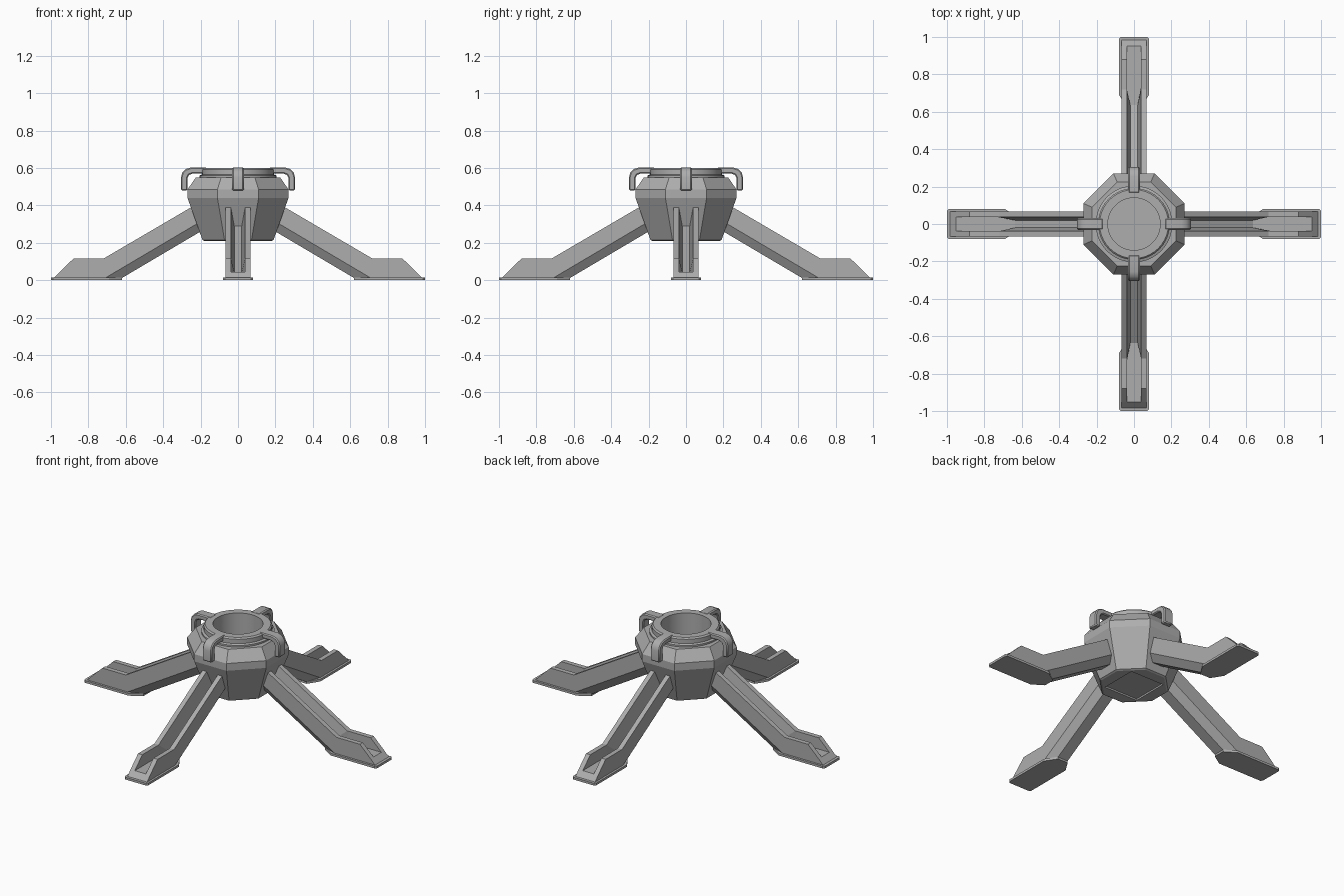
import bpy, bmesh, math
from mathutils import Matrix

cube = bpy.data.objects.get("Cube")
if cube:
    bpy.data.objects.remove(cube)

metal = bpy.data.materials.new("grey_metal")
metal.use_nodes = True
GREY = (0.42, 0.42, 0.42, 1)
metal.diffuse_color = GREY
metal.node_tree.nodes["Principled BSDF"].inputs["Base Color"].default_value = GREY


def make(name, bm, angle=0, smooth=False):
    """Clean the mesh, turn it about z and link it as an object."""
    bmesh.ops.remove_doubles(bm, verts=bm.verts, dist=1e-5)
    bmesh.ops.recalc_face_normals(bm, faces=bm.faces)
    bm.transform(Matrix.Rotation(angle, 4, "Z"))
    mesh = bpy.data.meshes.new(name)
    bm.to_mesh(mesh)
    bm.free()
    mesh.materials.append(metal)
    obj = bpy.data.objects.new(name, mesh)
    bpy.context.collection.objects.link(obj)
    if smooth:
        bpy.ops.object.select_all(action="DESELECT")
        obj.select_set(True)
        bpy.context.view_layer.objects.active = obj
        bpy.ops.object.shade_smooth_by_angle(angle=math.radians(35))
    return obj


def loft(rings):
    """Skin a list of equal closed rings and cap both ends."""
    bm = bmesh.new()
    loops = [[bm.verts.new(p) for p in ring] for ring in rings]
    n = len(loops[0])
    for a, b in zip(loops, loops[1:]):
        for i in range(n):
            j = (i + 1) % n
            bm.faces.new((a[i], a[j], b[j], b[i]))
    bm.faces.new(loops[0])
    bm.faces.new(loops[-1])
    return bm


def octagon(h, c, z):
    """Octagon of half width h whose straight sides have half length c."""
    return [(x, y, z) for x, y in ((h, -c), (h, c), (c, h), (-c, h),
                                   (-h, c), (-h, -c), (-c, -h), (c, -h))]


def circle(r, z, n=40):
    return [(r * math.cos(math.tau * i / n), r * math.sin(math.tau * i / n), z)
            for i in range(n)]


# Faceted body, with a square recess below and a socket above
make("body", loft([octagon(*s) for s in (
    (.115, .115, .22), (.115, .115, .21), (.18, .068, .21), (.19, .072, .215),
    (.27, .11, .44), (.27, .11, .485), (.225, .09, .55),
    (.17, .07, .55), (.17, .07, .34))]))

# Round collar with a deep bore
make("collar", loft([circle(*s) for s in (
    (.16, .345), (.16, .54), (.205, .54), (.205, .56), (.192, .565), (.192, .592),
    (.184, .60), (.14, .60), (.14, .35))]), smooth=True)


# Legs: stations of (r, z) for top, floor, side foot and keel, then floor half width
HALF, RAIL, KEEL = .067, .038, .035
STATIONS = (
    ((.17, .437), (.17, .318), (.17, .331), (.17, .278), .02),
    ((.72, .115), (.637, .045), (.71, .012), (.62, .012), .02),
    ((.735, .115), (.70, .045), (.73, .012), (.70, .012), RAIL),
    ((.88, .115), (.88, .045), (.88, .012), (.88, .012), RAIL),
    ((.953, .045), (.953, .045), (.985, .012), (.985, .012), RAIL),
)


def leg_ring(top, floor, side, keel, width):
    half = [(HALF, top), (RAIL, top), (width, floor)]
    under = [(HALF, side), (KEEL, keel)]
    ring = half + [(-y, p) for y, p in reversed(half)]
    ring += [(-y, p) for y, p in under] + list(reversed(under))
    return [(r, y, z) for y, (r, z) in ring]


PLATE = ((.62, .035), (.69, .08), (.99, .08), (1.0, .07))
CLIP = ((.165, .602), (.255, .602), (.28, .594), (.298, .575), (.305, .55), (.305, .48),
        (.27, .48), (.27, .545), (.262, .562), (.245, .57), (.165, .57))

for side, angle in (("left", 0), ("back", 90), ("right", 180), ("front", 270)):
    turn = math.radians(angle)
    make(side + "_leg", loft([leg_ring(*s) for s in STATIONS]), turn)

    # Foot plate
    outline = list(PLATE) + [(x, -y) for x, y in reversed(PLATE)]
    make(side + "_foot_plate", loft([[(x, y, z) for x, y in outline]
                                     for z in (0, .014)]), turn)

    # Curved clip hooked over the collar
    clip = make(side + "_clip", loft([[(x, y, z) for x, z in CLIP]
                                      for y in (-.031, .031)]), turn, smooth=True)
    bevel = clip.modifiers.new("soft_edges", "BEVEL")
    bevel.width = .006
    bevel.segments = 1
    bevel.limit_method = "ANGLE"
    bevel.angle_limit = math.radians(50)
